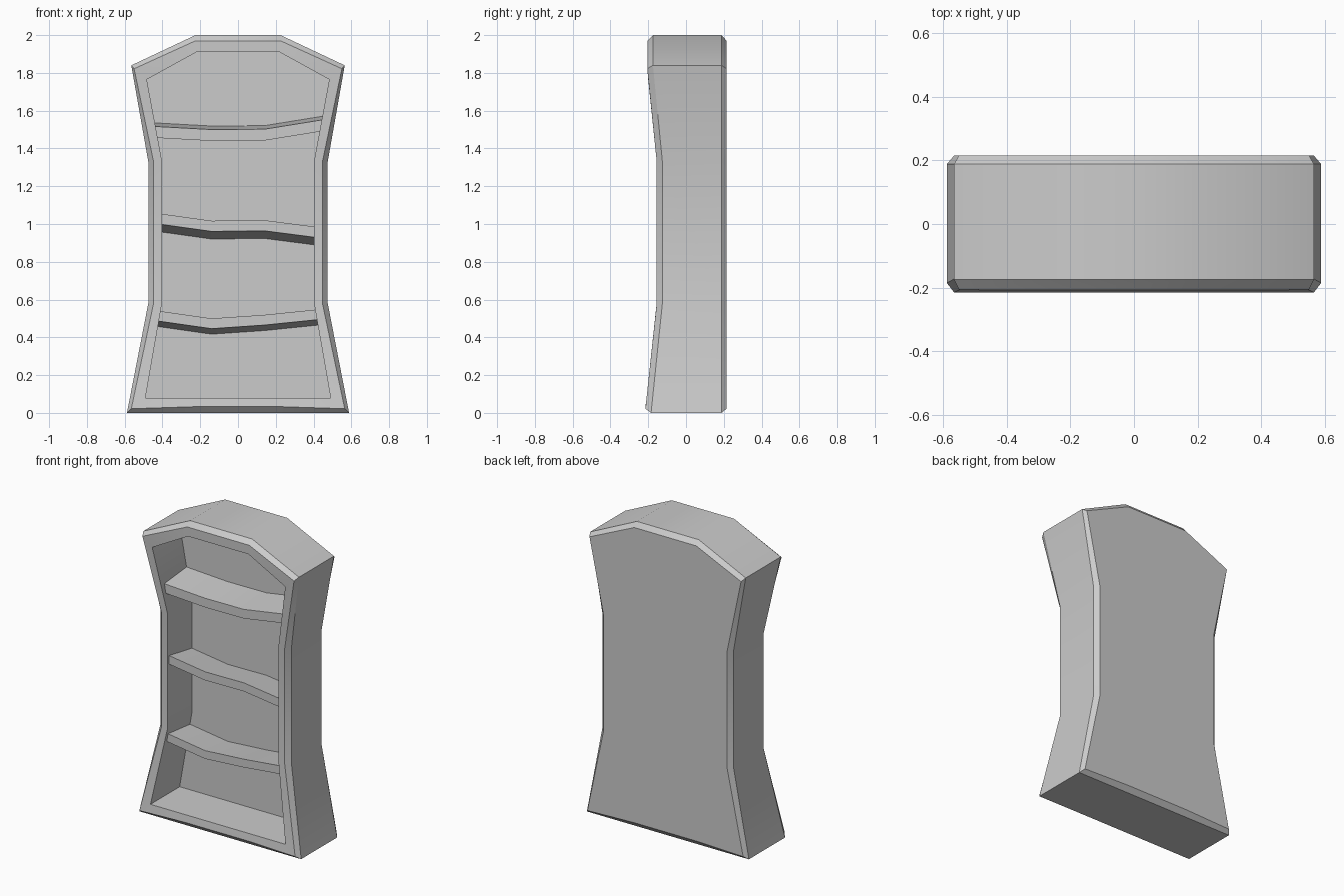
import bpy, bmesh
from math import radians

if "Cube" in bpy.data.objects:
    bpy.data.objects.remove(bpy.data.objects["Cube"])


def finish(name, bm):
    bmesh.ops.recalc_face_normals(bm, faces=bm.faces)
    mesh = bpy.data.meshes.new(name)
    bm.to_mesh(mesh)
    bm.free()
    obj = bpy.data.objects.new(name, mesh)
    bpy.context.collection.objects.link(obj)
    bpy.ops.object.select_all(action='DESELECT')
    obj.select_set(True)
    bpy.context.view_layer.objects.active = obj
    bpy.ops.object.shade_smooth_by_angle(angle=radians(30))
    return obj


def loft(name, rings):
    """Skin a list of closed point rings and cap both ends."""
    bm = bmesh.new()
    loops = [[bm.verts.new(p) for p in ring] for ring in rings]
    n = len(loops[0])
    for a, b in zip(loops, loops[1:]):
        for i in range(n):
            j = (i + 1) % n
            bm.faces.new((a[i], a[j], b[j], b[i]))
    bm.faces.new(loops[0])
    bm.faces.new(loops[-1])
    return finish(name, bm)


def ring(half, ys):
    """Mirror a right-hand half outline into a closed ring."""
    right = [(x, y, z) for (x, z), y in zip(half, ys)]
    return right + [(-x, y, z) for x, y, z in reversed(right)]


# Cabinet: waisted body, chamfered front and back, hollow front
outer = [(.225, 0), (.588, 0), (.475, .58), (.475, 1.33), (.565, 1.84), (.225, 2)]
lip = [(.225, .033), (.565, .022), (.447, .58), (.447, 1.33), (.55, 1.822), (.225, 1.97)]
opening = [(.2, .08), (.49, .08), (.402, .585), (.402, 1.33), (.483, 1.765), (.22, 1.91)]
front = [-.215, -.215, -.155, -.155, -.205, -.205]
opening_front = [-.208, -.208, -.155, -.155, -.2, -.205]

loft("cabinet", [
    ring(lip, [.215] * 6),
    ring(outer, [.188] * 6),
    ring(outer, [y + .03 for y in front]),
    ring(lip, front),
    ring(opening, opening_front),
    ring(opening, [.095] * 6),
])


# Shelves: sagging boards, tilted front to back, ends set into the sides
def shelf(name, half_width, tops, thickness, rise):
    xs = (-half_width, -.14, .14, half_width)
    yf, yb = -.14, .11
    loft(name, [[(x, yf, z), (x, yb, z + rise),
                 (x, yb, z + rise - thickness), (x, yf, z - thickness)]
                for x, z in zip(xs, tops)])


shelf("top_shelf", .45, (1.517, 1.50, 1.502, 1.552), .06, .02)
shelf("middle_shelf", .42, (1.056, 1.017, 1.02, .984), .056, -.043)
shelf("bottom_shelf", .435, (.542, .50, .519, .549), .054, -.031)
